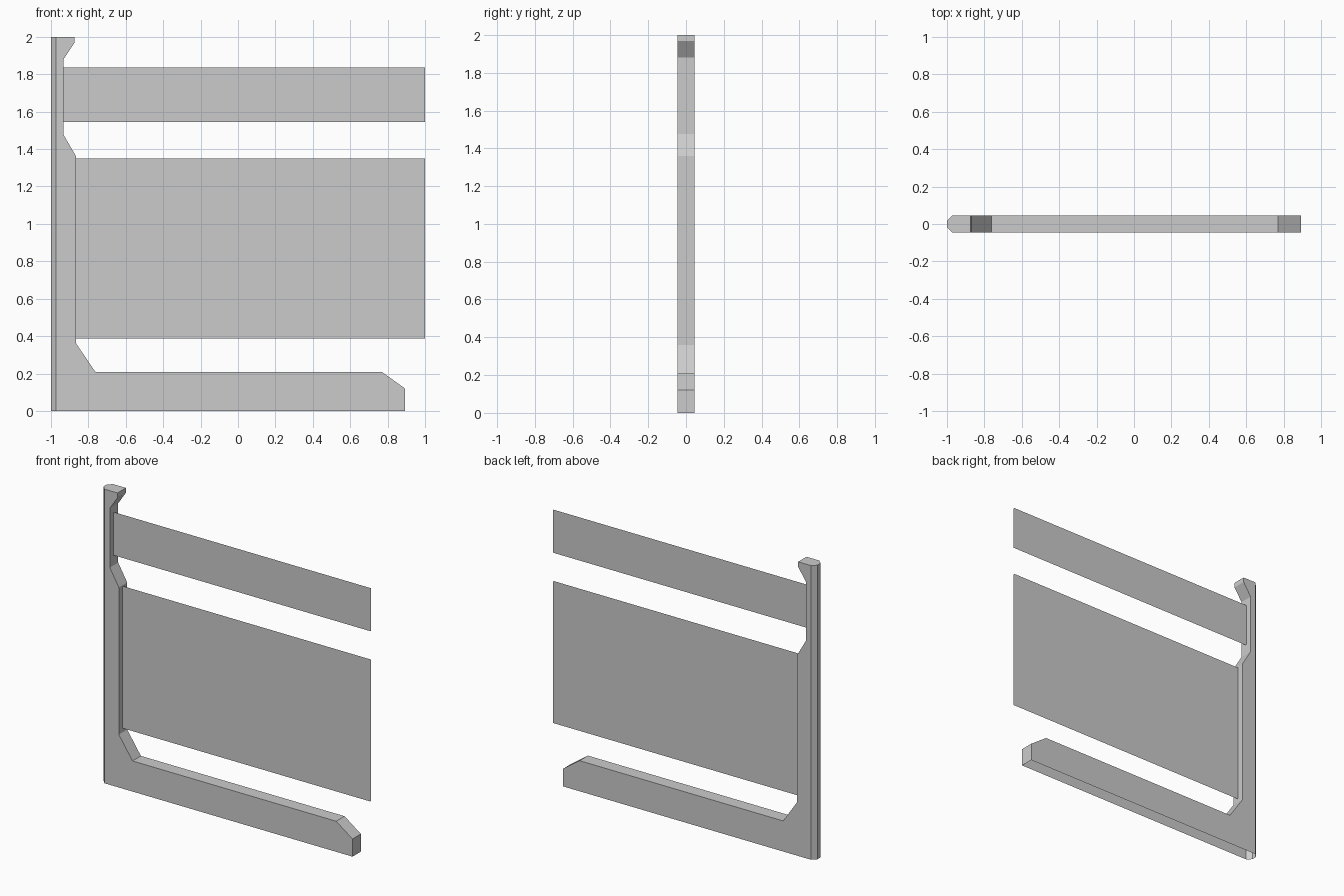
import bpy, bmesh

if "Cube" in bpy.data.objects:
    bpy.data.objects.remove(bpy.data.objects["Cube"])

HALF = 0.045   # half thickness of the frame
GAP = 0.003    # half spacing of the two panel skins


def make_object(name, bm):
    mesh = bpy.data.meshes.new(name)
    bm.to_mesh(mesh)
    bm.free()
    obj = bpy.data.objects.new(name, mesh)
    bpy.context.collection.objects.link(obj)
    return obj


# L-shaped frame: upright post with a hooked top and a long foot
profile = [(-1, 0), (0.893, 0), (0.893, 0.12), (0.77, 0.208), (-0.762, 0.208),
           (-0.865, 0.36), (-0.865, 1.36), (-0.933, 1.477), (-0.933, 1.88),
           (-0.875, 1.967), (-0.875, 2), (-1, 2)]
bm = bmesh.new()
face = bm.faces.new([bm.verts.new((x, -HALF, z)) for x, z in profile])
ext = bmesh.ops.extrude_face_region(bm, geom=[face], use_keep_orig=True)
moved = [v for v in ext["geom"] if isinstance(v, bmesh.types.BMVert)]
bmesh.ops.translate(bm, verts=moved, vec=(0, 2 * HALF, 0))
bmesh.ops.recalc_face_normals(bm, faces=bm.faces)

# Chamfer the two outer vertical corners of the post
corners = [e for e in bm.edges
           if all(v.co.x < -0.99 for v in e.verts)
           and abs(e.verts[0].co.z - e.verts[1].co.z) > 1]
bmesh.ops.bevel(bm, geom=corners, offset=0.028, offset_type='OFFSET',
                segments=1, affect='EDGES')

# The underside is open
under = [f for f in bm.faces if all(v.co.z < 1e-4 for v in f.verts)]
bmesh.ops.delete(bm, geom=under, context='FACES')
make_object("stand_frame", bm)


# Thin panels: front and back skins held by the post
def panel(name, x0, x1, z0, z1):
    bm = bmesh.new()
    rect = [(x0, z0), (x1, z0), (x1, z1), (x0, z1)]
    bm.faces.new([bm.verts.new((x, -GAP, z)) for x, z in rect])
    bm.faces.new([bm.verts.new((x, GAP, z)) for x, z in reversed(rect)])
    make_object(name, bm)


panel("lower_panel", -0.865, 1, 0.387, 1.35)
panel("upper_panel", -0.933, 1, 1.545, 1.835)
